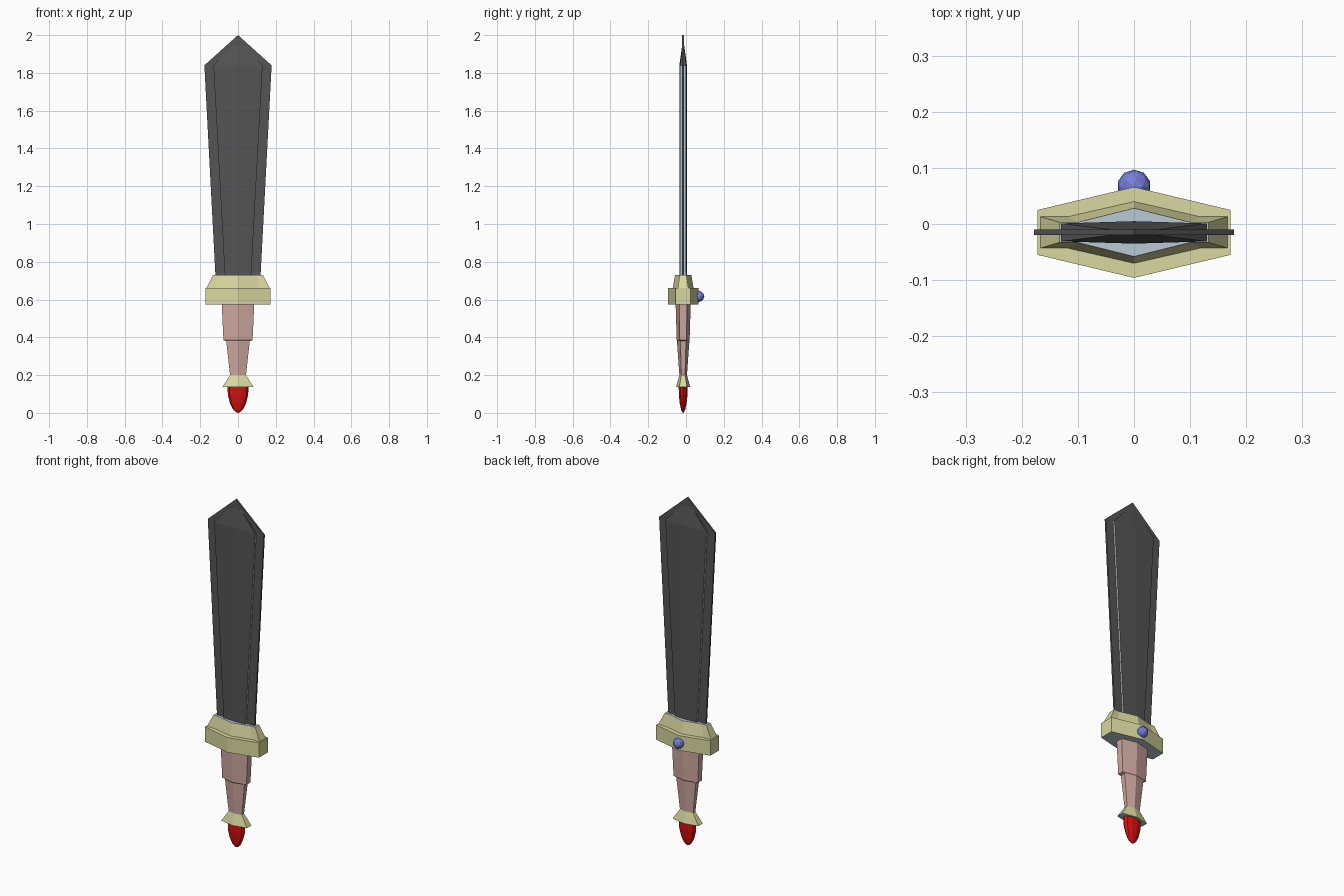
import bpy, bmesh
from mathutils import Matrix

if "Cube" in bpy.data.objects:
    bpy.data.objects.remove(bpy.data.objects["Cube"])

MID_Y = -0.015  # depth of the sword's centre plane


def material(name, color):
    m = bpy.data.materials.new(name)
    m.use_nodes = True
    m.diffuse_color = (*color, 1)
    m.node_tree.nodes["Principled BSDF"].inputs["Base Color"].default_value = (*color, 1)
    return m


iron = material("dark iron", (0.09, 0.09, 0.09))
steel = material("pale steel", (0.5, 0.59, 0.66))
brass = material("pale brass", (0.7, 0.69, 0.35))
grip = material("pink leather", (0.62, 0.39, 0.35))
red = material("red enamel", (0.68, 0.005, 0.005))
blue = material("blue gem", (0.18, 0.21, 0.7))


def finish(name, bm, mats, rule=None):
    bmesh.ops.recalc_face_normals(bm, faces=bm.faces)
    bm.normal_update()
    for f in bm.faces:
        if rule and rule(f):
            f.material_index = 1
    mesh = bpy.data.meshes.new(name)
    bm.to_mesh(mesh)
    bm.free()
    for m in mats:
        mesh.materials.append(m)
    obj = bpy.data.objects.new(name, mesh)
    obj.location.y = MID_Y
    bpy.context.collection.objects.link(obj)
    return obj


def hexagon(width, end, ridge):
    """Flat ends at +-width, ridges at front and back."""
    return [(width, -end), (width, end), (0, ridge),
            (-width, end), (-width, -end), (0, -ridge)]


def decagon(width, end, ridge, shoulder):
    """Hexagon whose ends carry a short straight block."""
    half = [(width, -end), (width, end), (shoulder, end), (0, ridge), (-shoulder, end)]
    return half + [(-x, -y) for x, y in half]


def loft(name, sections, mats, rule=None, tip=None):
    """Skin rings of (z, points), closing with a cap or a point."""
    bm = bmesh.new()
    rings = [[bm.verts.new((x, y, z)) for x, y in pts] for z, pts in sections]
    n = len(rings[0])
    for a, b in zip(rings, rings[1:]):
        for i in range(n):
            j = (i + 1) % n
            bm.faces.new((a[i], a[j], b[j], b[i]))
    bm.faces.new(rings[0])
    if tip is None:
        bm.faces.new(rings[-1])
    else:
        top = bm.verts.new((0, 0, tip))
        for i in range(n):
            bm.faces.new((rings[-1][i], rings[-1][(i + 1) % n], top))
    return finish(name, bm, mats, rule)


# Thin cutting plate of the blade
bm = bmesh.new()
outline = [(-0.118, 0.7), (0.118, 0.7), (0.178, 1.84), (0, 2.0), (-0.178, 1.84)]
face = bm.faces.new([bm.verts.new((x, -0.005, z)) for x, z in outline])
new = bmesh.ops.extrude_face_region(bm, geom=[face])["geom"]
bmesh.ops.translate(bm, vec=(0, 0.01, 0),
                    verts=[v for v in new if isinstance(v, bmesh.types.BMVert)])
finish("blade_edge", bm, [iron])

# Thicker ridged core with pale side walls
loft("blade_core", [(0.7, hexagon(0.068, 0.016, 0.02)),
                    (1.84, hexagon(0.13, 0.016, 0.02))],
     [iron, steel], lambda f: abs(f.normal.x) > 0.9, tip=1.985)

# Crossguard block with a pale underside, and the collar above it
loft("crossguard", [(0.575, hexagon(0.172, 0.04, 0.081)),
                    (0.66, hexagon(0.172, 0.04, 0.081))],
     [brass, steel], lambda f: f.normal.z < -0.9)
loft("blade_collar", [(0.66, decagon(0.167, 0.028, 0.055, 0.118)),
                      (0.73, decagon(0.133, 0.018, 0.043, 0.1))],
     [brass, steel], lambda f: f.normal.z > 0.9)

# Stepped grip
loft("grip", [(0.2, hexagon(0.042, 0.01, 0.02)),
              (0.38, hexagon(0.062, 0.015, 0.033)),
              (0.385, hexagon(0.077, 0.018, 0.034)),
              (0.575, hexagon(0.086, 0.02, 0.04))], [grip])

# Flared ring and pommel
loft("pommel_ring", [(0.138, hexagon(0.082, 0.02, 0.037)),
                     (0.2, hexagon(0.042, 0.01, 0.02))],
     [brass, steel], lambda f: f.normal.z < -0.9)

bm = bmesh.new()
profile = [(0.055, 0.14), (0.054, 0.095), (0.042, 0.05), (0.026, 0.018), (0.01, 0.003)]
verts = [bm.verts.new((r, 0, z)) for r, z in profile]
verts.append(bm.verts.new((0, 0, 0)))
edges = [bm.edges.new(pair) for pair in zip(verts, verts[1:])]
bmesh.ops.spin(bm, geom=verts + edges, cent=(0, 0, 0), axis=(0, 0, 1),
               angle=6.2831853, steps=10, use_duplicate=False)
bmesh.ops.remove_doubles(bm, verts=bm.verts, dist=0.0005)
bmesh.ops.scale(bm, vec=(1, 0.45, 1), verts=bm.verts)
finish("pommel", bm, [red])

# Gem on the back of the crossguard
bm = bmesh.new()
bmesh.ops.create_icosphere(bm, subdivisions=2, radius=0.03,
                           matrix=Matrix.Translation((0, 0.082, 0.617)))
finish("gem", bm, [blue])
